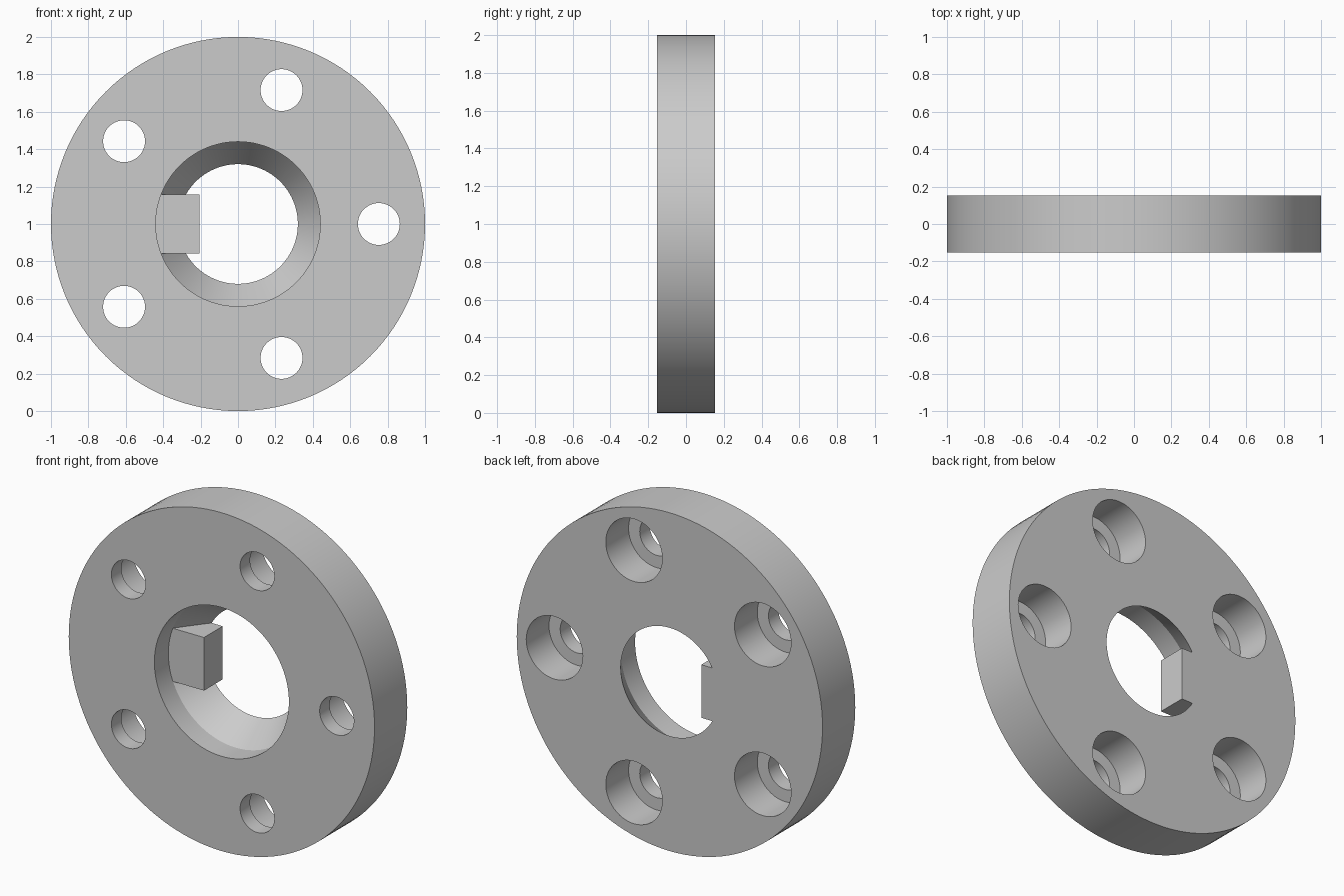
import bpy, bmesh
from math import sin, cos, pi, radians

cube = bpy.data.objects.get("Cube")
if cube:
    bpy.data.objects.remove(cube, do_unlink=True)

HALF = 0.153          # half of the disc thickness
STEP = -0.02          # depth where the straight bore turns conical
OVER = 0.1            # how far cutters reach past the disc

metal = bpy.data.materials.new("plain grey")
metal.use_nodes = True
grey = (0.6, 0.6, 0.6, 1)
metal.diffuse_color = grey
metal.node_tree.nodes["Principled BSDF"].inputs["Base Color"].default_value = grey


def make_object(name, bm):
    bmesh.ops.recalc_face_normals(bm, faces=bm.faces)
    mesh = bpy.data.meshes.new(name)
    bm.to_mesh(mesh)
    bm.free()
    mesh.materials.append(metal)
    obj = bpy.data.objects.new(name, mesh)
    bpy.context.collection.objects.link(obj)
    return obj


def turned(name, profile, segments, x=0, z=1):
    """Solid of revolution about y from (radius, y) points, with capped ends."""
    bm = bmesh.new()
    rings = [[bm.verts.new((x + r * cos(2 * pi * i / segments), y,
                            z + r * sin(2 * pi * i / segments)))
              for i in range(segments)] for r, y in profile]
    for a, b in zip(rings, rings[1:]):
        for i in range(segments):
            j = (i + 1) % segments
            bm.faces.new((a[i], a[j], b[j], b[i]))
    bm.faces.new(rings[0])
    bm.faces.new(rings[-1])
    return make_object(name, bm)


def block(name, low, high):
    bm = bmesh.new()
    bmesh.ops.create_cube(bm, size=1)
    for v in bm.verts:
        v.co = [(l + h) / 2 + c * (h - l) for l, h, c in zip(low, high, v.co)]
    return make_object(name, bm)


def cut(target, cutter):
    """Subtract the cutter, keep the result and discard the cutter."""
    cutter.hide_render = True
    mod = target.modifiers.new("cut", "BOOLEAN")
    mod.operation, mod.solver, mod.object = "DIFFERENCE", "EXACT", cutter
    bpy.context.view_layer.objects.active = target
    bpy.ops.object.modifier_apply(modifier=mod.name)
    bpy.data.objects.remove(cutter, do_unlink=True)


# Round flange body
flange = turned("flange_disc", [(1, -HALF), (1, HALF)], 128)

# Stepped conical bore, with the square key left standing inside it
bore = turned("bore_cutter", [(0.44, -HALF - OVER), (0.44, STEP), (0.32, HALF),
                              (0.32, HALF + OVER)], 96)
key = block("key_block", (-0.6, STEP - 0.002, 0.843), (-0.207, 0.5, 1.157))
cut(bore, key)
cut(flange, bore)

# Five bolt holes, counterbored from the back
for n in range(5):
    a = radians(72 * n)
    hole = turned("bolt_hole_cutter",
                  [(0.112, -HALF - OVER), (0.112, -0.06), (0.185, -0.06),
                   (0.185, HALF + OVER)], 48, 0.753 * cos(a), 1 + 0.753 * sin(a))
    cut(flange, hole)

# Smooth round walls with crisp rims
bpy.ops.object.select_all(action="DESELECT")
flange.select_set(True)
bpy.context.view_layer.objects.active = flange
bpy.ops.object.shade_smooth_by_angle(angle=radians(25))
